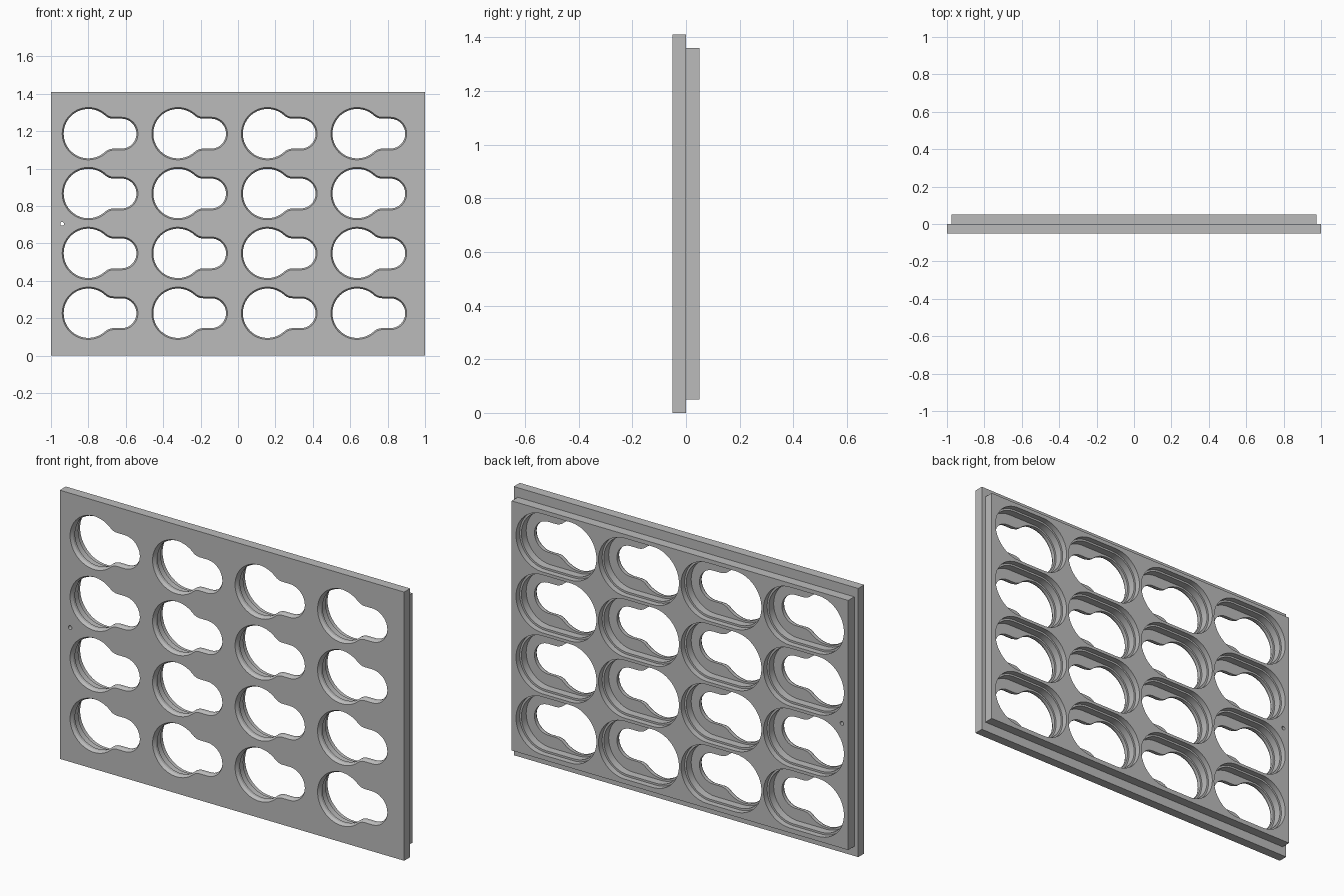
import bpy, bmesh, math

if "Cube" in bpy.data.objects:
    bpy.data.objects.remove(bpy.data.objects["Cube"])

W, H = 2.0, 1.41
PITCH_X, PITCH_Z = 0.479, 0.32
FIRST_X, FIRST_Z = -0.80, 0.227       # centre of the large circle, lower left cell
R_BIG, R_SMALL, FILLET, REACH = 0.14, 0.088, 0.06, 0.177


def arc(cx, cz, r, a0, a1, n):
    return [(cx + r * math.cos(a0 + (a1 - a0) * i / n),
             cz + r * math.sin(a0 + (a1 - a0) * i / n)) for i in range(n + 1)]


def keyhole(o):
    """Large and small circle joined by fillets, inset by o."""
    fz = R_SMALL + FILLET
    fx = math.sqrt((R_BIG + FILLET) ** 2 - fz ** 2)
    a = math.atan2(fz, fx)
    pts = arc(0, 0, R_BIG - o, a, 2 * math.pi - a, 40)
    pts += arc(fx, -fz, FILLET + o, math.pi - a, math.pi / 2, 8)
    pts += arc(REACH, 0, R_SMALL - o, -math.pi / 2, math.pi / 2, 24)
    pts += arc(fx, fz, FILLET + o, -math.pi / 2, a - math.pi, 8)[:-1]
    return pts[1:]


def stadium(r, length=0.163):
    return (arc(0, 0, r, math.pi / 2, 1.5 * math.pi, 24)
            + arc(length, 0, r, -math.pi / 2, math.pi / 2, 24))


def rect(hx, z0, z1):
    return [(-hx, z0), (hx, z0), (hx, z1), (-hx, z1)]


def loft(bm, sections, x=0.0, z=0.0):
    """Closed solid through (y, profile) sections."""
    rings = [[bm.verts.new((x + p, y, z + q)) for p, q in prof] for y, prof in sections]
    n = len(rings[0])
    faces = [bm.faces.new(rings[0]), bm.faces.new(rings[-1])]
    for a, b in zip(rings, rings[1:]):
        for i in range(n):
            j = (i + 1) % n
            faces.append(bm.faces.new((a[i], a[j], b[j], b[i])))
    bmesh.ops.recalc_face_normals(bm, faces=faces)


def make(name, bm):
    me = bpy.data.meshes.new(name)
    bm.to_mesh(me)
    bm.free()
    ob = bpy.data.objects.new(name, me)
    bpy.context.collection.objects.link(ob)
    return ob


# Stepped panel: wide front plate with a smaller raised back
bm = bmesh.new()
front, back = rect(W / 2, 0, H), rect(0.977, 0.05, 1.36)
loft(bm, [(-0.05, front), (0.0, front), (0.0, back), (0.05, back)])
panel = make("panel", bm)

# Cutters: chamfered keyholes with the pin hole, and stepped back pockets
keys, pockets = bmesh.new(), bmesh.new()
for i in range(4):
    for j in range(4):
        x, z = FIRST_X + i * PITCH_X, FIRST_Z + j * PITCH_Z
        loft(keys, [(-0.06, keyhole(0)), (-0.05, keyhole(0)),
                    (-0.035, keyhole(0.008)), (0.0, keyhole(0.008))], x, z)
        loft(pockets, [(-0.02, stadium(0.142)), (0.02, stadium(0.142)),
                       (0.02, stadium(0.152)), (0.06, stadium(0.152))], x, z)
pin = arc(0, 0, 0.01, 0, 2 * math.pi, 20)[:-1]
loft(keys, [(-0.06, pin), (0.06, pin)], -0.94, H / 2)

cutters = [make("pocket_cutter", pockets), make("keyhole_cutter", keys)]
bpy.context.view_layer.objects.active = panel
panel.select_set(True)
for c in cutters:
    mod = panel.modifiers.new(c.name, "BOOLEAN")
    mod.operation, mod.solver, mod.object = "DIFFERENCE", "EXACT", c
    bpy.ops.object.modifier_apply(modifier=mod.name)
for c in cutters:
    bpy.data.objects.remove(c)

# Plain grey finish
grey = bpy.data.materials.new("grey")
grey.diffuse_color = (0.5, 0.5, 0.5, 1)
grey.use_nodes = True
grey.node_tree.nodes["Principled BSDF"].inputs["Base Color"].default_value = grey.diffuse_color
panel.data.materials.clear()
panel.data.materials.append(grey)
bpy.ops.object.shade_smooth_by_angle(angle=math.radians(20))
